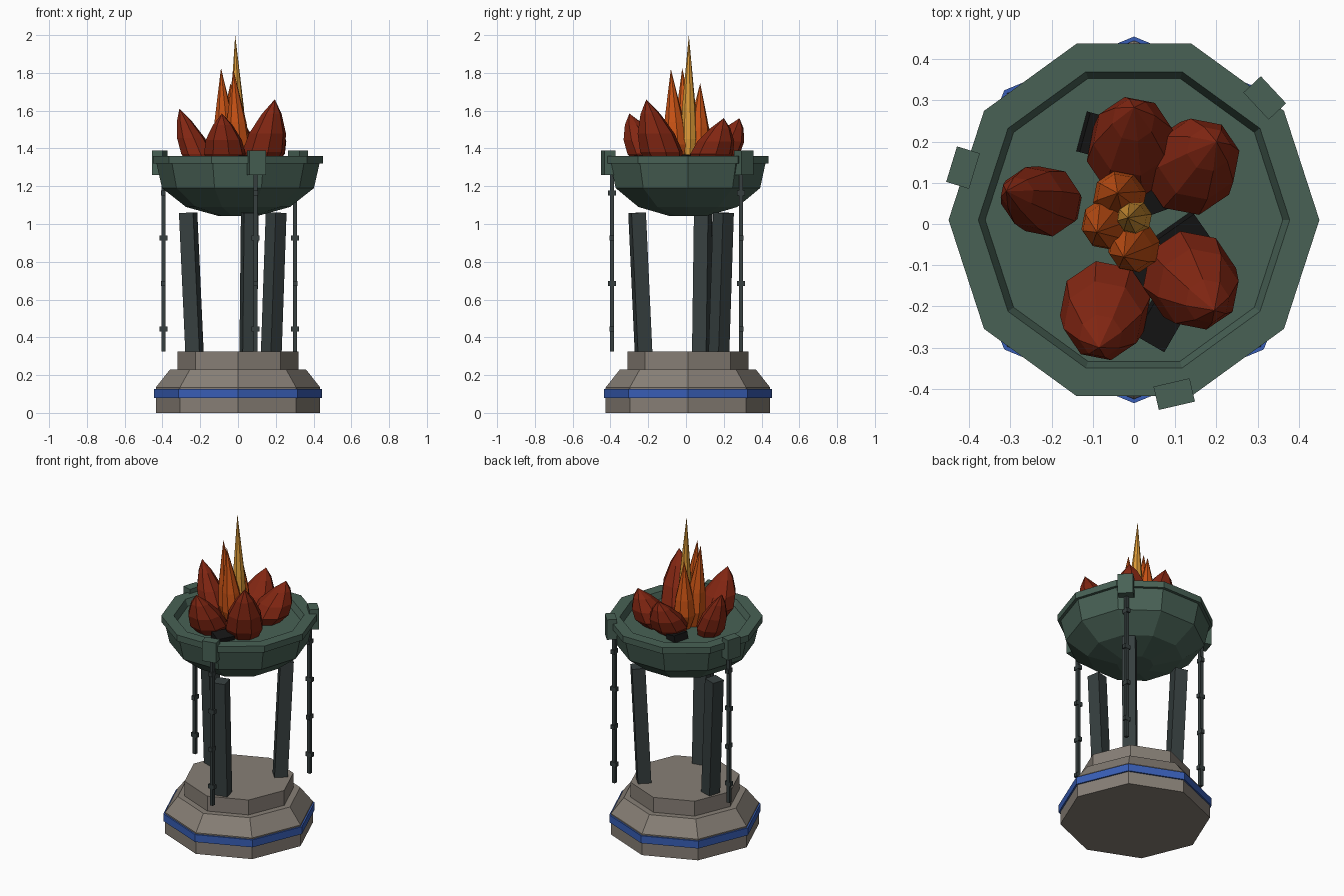
import bpy, bmesh, math
from mathutils import Vector, Matrix

if "Cube" in bpy.data.objects:
    bpy.data.objects.remove(bpy.data.objects["Cube"])

CY = 0.01  # shared centre line of base and bowl


def mat(name, r, g, b):
    m = bpy.data.materials.new(name)
    m.diffuse_color = [((c / 255 + 0.055) / 1.055) ** 2.4 for c in (r, g, b)] + [1]
    m.use_nodes = True
    m.node_tree.nodes["Principled BSDF"].inputs["Base Color"].default_value = m.diffuse_color
    return m


STONE = mat("warm grey stone", 135, 127, 118)
BLUE = mat("blue band", 56, 94, 182)
GREEN = mat("green patina", 72, 97, 85)
IRON = mat("dark iron", 54, 63, 63)
COAL = mat("black coal", 22, 22, 22)
RED = mat("deep red flame", 130, 38, 18)
ORANGE = mat("orange flame", 200, 82, 20)
YELLOW = mat("golden flame", 218, 152, 54)


def finish(name, bm, material):
    bmesh.ops.recalc_face_normals(bm, faces=bm.faces)
    me = bpy.data.meshes.new(name)
    bm.to_mesh(me)
    bm.free()
    me.materials.append(material)
    ob = bpy.data.objects.new(name, me)
    bpy.context.collection.objects.link(ob)
    return ob


def lathe(name, rows, sides, material, turn=0.0):
    """Rows of (radius, centre); radius 0 makes a point, open ends are capped."""
    bm = bmesh.new()
    rings = []
    for r, c in rows:
        n = 1 if r == 0 else sides
        rings.append([bm.verts.new(Vector(c) + r * Vector((math.cos(a), math.sin(a), 0)))
                      for a in (turn + 2 * math.pi * i / sides for i in range(n))])
    for lo, hi in zip(rings, rings[1:]):
        for i in range(sides):
            j = (i + 1) % sides
            ring = [lo[i % len(lo)], lo[j % len(lo)], hi[j % len(hi)], hi[i % len(hi)]]
            bm.faces.new(list(dict.fromkeys(ring)))
    for ring in (rings[0], rings[-1]):
        if len(ring) > 1:
            bm.faces.new(ring)
    return finish(name, bm, material)


def upright(name, profile, sides, material):
    return lathe(name, [(r, (0, CY, z)) for r, z in profile], sides, material)


def box(name, size, matrix, material):
    bm = bmesh.new()
    bmesh.ops.create_cube(bm, size=1, matrix=matrix @ Matrix.Diagonal((*size, 1)))
    return finish(name, bm, material)


# Octagonal stepped base with painted band
upright("base_slab", [(0.435, 0), (0.435, 0.08)], 8, STONE)
upright("base_band", [(0.445, 0.08), (0.445, 0.127)], 8, BLUE)
upright("base_taper", [(0.435, 0.127), (0.435, 0.135), (0.36, 0.23)], 8, STONE)
upright("base_plinth", [(0.32, 0.23), (0.32, 0.325)], 8, STONE)

# Ten-sided bowl, its lip and the ash bed
upright("bowl", [(0.105, 1.043), (0.275, 1.09), (0.402, 1.19), (0.432, 1.322),
                 (0.38, 1.33), (0.33, 1.24), (0, 1.2)], 10, GREEN)
upright("bowl_lip", [(0.37, 1.32), (0.45, 1.32), (0.45, 1.36), (0.378, 1.36),
                     (0.34, 1.27), (0.335, 1.26)], 10, GREEN)
upright("ash_bed", [(0.345, 1.255), (0.34, 1.272), (0.27, 1.295), (0.14, 1.31), (0, 1.315)], 10, STONE)

# Three sets of leaning pillar, rim clip and hanging chain
for n, deg in enumerate((43, 163, 283), 1):
    spin = Matrix.Translation((0, CY, 0)) @ Matrix.Rotation(math.radians(deg), 4, 'Z')
    lean = Matrix.Rotation(math.atan2(0.035, 0.735), 4, 'Y')
    box(f"pillar_{n}", (0.078, 0.078, 0.76),
        spin @ Matrix.Translation((0.258, 0, 0.68)) @ lean, IRON)
    box(f"rim_clip_{n}", (0.058, 0.09, 0.128), spin @ Matrix.Translation((0.434, 0, 1.324)), GREEN)
    foot = spin @ Vector((0.413, 0, 0))
    box(f"chain_{n}", (0.021, 0.021, 0.945), Matrix.Translation((foot.x, foot.y, 0.7975)), IRON)
    for k in range(4):
        size = (0.042, 0.024, 0.026) if k % 2 == 0 else (0.024, 0.042, 0.026)
        box(f"chain_link_{n}_{k + 1}", size,
            Matrix.Translation((foot.x, foot.y, 0.445 + 0.24 * k)), IRON)

# Charred lumps between the flames
for n, (x, y, z, deg, s) in enumerate([(-0.09, 0.215, 1.32, 75, 0.1), (0.12, -0.035, 1.325, 35, 0.11),
                                       (0.06, -0.24, 1.32, 60, 0.11), (0.03, 0.06, 1.33, 20, 0.09),
                                       (0, -0.1, 1.325, 80, 0.09)], 1):
    box(f"coal_{n}", (s, s * 0.75, 0.07), Matrix.Translation((x, y, z))
        @ Matrix.Rotation(math.radians(deg), 4, 'Z') @ Matrix.Rotation(0.2, 4, 'X'), COAL)


# Flame tongues: bulging body drawn out to a leaning tip
def flame(name, belly, tip, r, profile, material, sides=8):
    belly, tip = Vector(belly), Vector(tip)
    lathe(name, [(r * w, belly.lerp(tip, t)) for t, w in profile], sides, material, 0.2)


STOUT = [(-0.5, 0.5), (0, 1), (0.35, 0.87), (0.72, 0.47), (1, 0)]
SLIM = [(-0.3, 0.5), (0, 1), (0.3, 0.83), (0.65, 0.42), (1, 0)]
outer = [((-0.005, 0.175, 1.37), (0, 0.283, 1.56), 0.112),
         ((0.135, 0.135, 1.37), (0.2, 0.2, 1.56), 0.115),
         ((-0.215, 0.055, 1.37), (-0.31, 0.08, 1.61), 0.087),
         ((-0.07, -0.2, 1.37), (-0.085, -0.3, 1.585), 0.112),
         ((0.135, -0.13, 1.38), (0.195, -0.21, 1.66), 0.115)]
inner = [((0, -0.055, 1.42), (-0.025, -0.08, 1.82), 0.064),
         ((-0.065, 0, 1.42), (-0.09, -0.02, 1.825), 0.064),
         ((-0.035, 0.065, 1.41), (-0.04, 0.075, 1.745), 0.066)]
for n, (b, t, r) in enumerate(outer, 1):
    flame(f"outer_flame_{n}", b, t, r, STOUT, RED)
for n, (b, t, r) in enumerate(inner, 1):
    flame(f"inner_flame_{n}", b, t, r, SLIM, ORANGE)
flame("centre_flame", (0, 0.015, 1.45), (-0.015, 0.015, 2.0), 0.044, SLIM, YELLOW)
